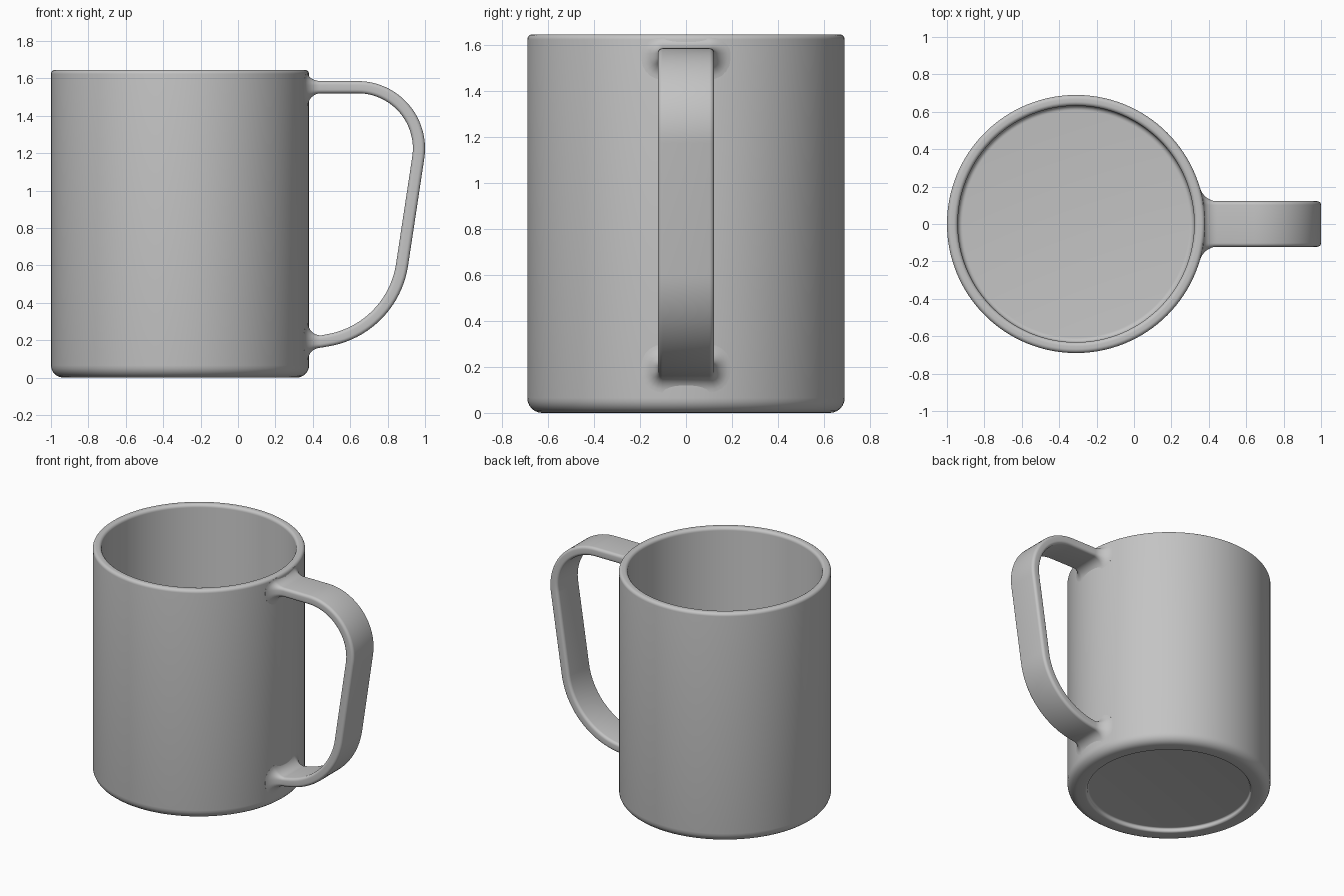
import bpy, bmesh, math
from mathutils import Vector

cube = bpy.data.objects.get("Cube")
if cube:
    bpy.data.objects.remove(cube, do_unlink=True)

CUP_X, RADIUS, HEIGHT = -0.31, 0.69, 1.645
HALF_WIDTH, HALF_THICK, CORNER = 0.122, 0.0325, 0.02
FLARE = 0.072

grey = bpy.data.materials.new("plain_grey")
grey.use_nodes = True
colour = (0.55, 0.55, 0.55, 1)
grey.diffuse_color = colour
grey.node_tree.nodes["Principled BSDF"].inputs["Base Color"].default_value = colour


def finish(bm, name):
    bmesh.ops.remove_doubles(bm, verts=bm.verts, dist=1e-5)
    bmesh.ops.recalc_face_normals(bm, faces=bm.faces)
    mesh = bpy.data.meshes.new(name)
    bm.to_mesh(mesh)
    bm.free()
    mesh.materials.append(grey)
    obj = bpy.data.objects.new(name, mesh)
    bpy.context.collection.objects.link(obj)
    bpy.ops.object.select_all(action='DESELECT')
    obj.select_set(True)
    bpy.context.view_layer.objects.active = obj
    bpy.ops.object.shade_smooth_by_angle(angle=math.radians(35))
    return obj


def rounded(corners, steps=6):
    """Round each (radius, height, fillet) corner of a profile."""
    points = []
    for i, (r, z, fillet) in enumerate(corners):
        p = Vector((r, z))
        if not fillet:
            points.append(p)
            continue
        a = (Vector(corners[i - 1][:2]) - p).normalized() * fillet
        b = (Vector(corners[i + 1][:2]) - p).normalized() * fillet
        for k in range(steps + 1):
            t = k / steps * math.pi / 2
            points.append(p + a * (1 - math.sin(t)) + b * (1 - math.cos(t)))
    return points


# Cup: one turned profile from the recessed base, up the wall, to the inner floor
profile = rounded([
    (0, 0.03, 0), (0.555, 0.03, 0.012), (0.555, 0, 0.015),
    (RADIUS, 0, 0.065), (RADIUS, HEIGHT, 0.022),
    (0.632, HEIGHT, 0.022), (0.632, 0.09, 0.025), (0, 0.09, 0)])
bm = bmesh.new()
verts = [bm.verts.new((CUP_X + p.x, 0, p.y)) for p in profile]
edges = [bm.edges.new(pair) for pair in zip(verts, verts[1:])]
bmesh.ops.spin(bm, geom=verts + edges, cent=(CUP_X, 0, 0), axis=(0, 0, 1),
               angle=math.tau, steps=128)
finish(bm, "cup_body")


def section(grow):
    """Rounded rectangle, enlarged by grow, as (across, outward) pairs."""
    ring = []
    r = CORNER + grow
    for i, (sy, sn) in enumerate([(1, 1), (-1, 1), (-1, -1), (1, -1)]):
        for k in range(6):
            a = math.radians(90 * i + 18 * k)
            ring.append((sy * (HALF_WIDTH - CORNER) + r * math.cos(a),
                         sn * (HALF_THICK - CORNER) + r * math.sin(a)))
    return ring


# Handle: stations of (centre x, centre z, outward angle, flare or None)
LOW, LOW_R = (0.40, 0.675), 0.4825
TOP, TOP_R = (0.64, 1.225), 0.3275
TILT = -8.5
WALL = CUP_X + RADIUS


def arc(centre, radius, start, end, steps):
    for k in range(steps + 1):
        deg = start + (end - start) * k / steps
        a = math.radians(deg)
        yield (centre[0] + radius * math.cos(a),
               centre[1] + radius * math.sin(a), deg, None)


def flare(z, deg):
    """Concave fillet that widens towards the cup and ends inside its wall."""
    for k in range(9):
        t = k / 8 * math.pi / 2
        yield (WALL + FLARE * (1 - math.sin(t)), z, deg,
               FLARE * (1 - math.cos(t)))
    yield (WALL - 0.02, z, deg, FLARE)


stations = list(flare(LOW[1] - LOW_R, -90))[::-1]
stations += arc(LOW, LOW_R, -81, TILT, 20)
stations += arc(TOP, TOP_R, TILT, 90, 24)
stations += flare(TOP[1] + TOP_R, 90)

bm = bmesh.new()
rings = []
for x, z, deg, grow in stations:
    a = math.radians(deg)
    ring = []
    for y, out in section(grow or 0):
        # The top flare is shallower on its upper side, below the rim
        if grow and deg == 90 and out > 0:
            out *= (HALF_THICK + 0.65 * grow) / (HALF_THICK + grow)
        sag = 0 if grow is None else RADIUS - math.sqrt(RADIUS ** 2 - y * y)
        ring.append(bm.verts.new((x + out * math.cos(a) - sag, y,
                                  z + out * math.sin(a))))
    rings.append(ring)
for r0, r1 in zip(rings, rings[1:]):
    for i in range(len(r0)):
        j = (i + 1) % len(r0)
        bm.faces.new((r0[i], r0[j], r1[j], r1[i]))
bm.faces.new(rings[0])
bm.faces.new(rings[-1])
finish(bm, "handle")
